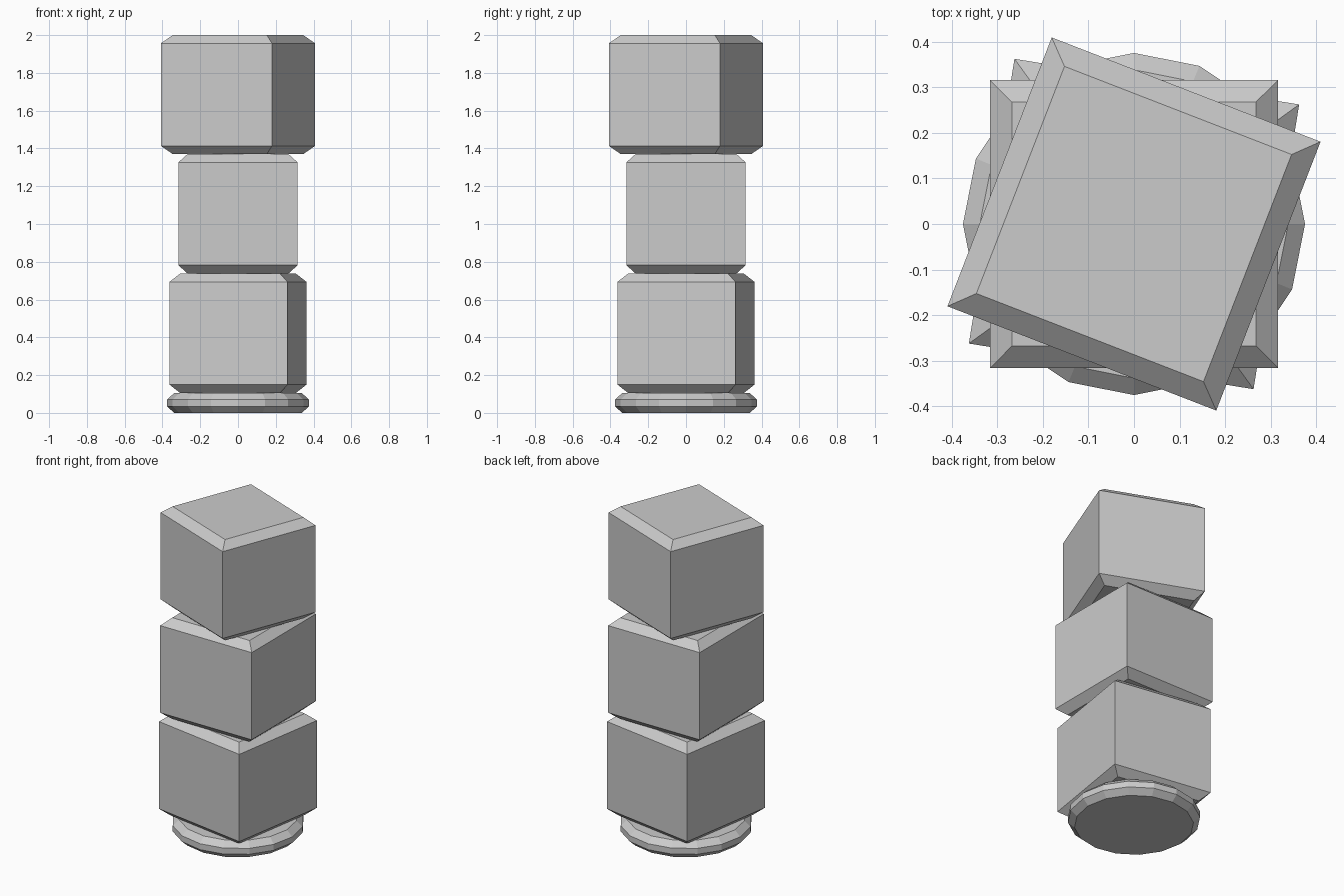
import bpy
import bmesh
import math

cube = bpy.data.objects.get("Cube")
if cube:
    bpy.data.objects.remove(cube, do_unlink=True)

# Single plain grey material
GREY = (0.6, 0.6, 0.6, 1.0)
mat = bpy.data.materials.new("plain_grey")
mat.use_nodes = True
mat.diffuse_color = GREY
bsdf = next(n for n in mat.node_tree.nodes if n.type == 'BSDF_PRINCIPLED')
bsdf.inputs["Base Color"].default_value = GREY


def stacked_rings(name, sides, profile, first_angle):
    """Loft regular polygons given as (corner radius, height) and cap both ends."""
    bm = bmesh.new()
    rings = []
    for radius, z in profile:
        ring = []
        for i in range(sides):
            a = first_angle + math.tau * i / sides
            ring.append(bm.verts.new((radius * math.cos(a), radius * math.sin(a), z)))
        rings.append(ring)
    for low, high in zip(rings, rings[1:]):
        for i in range(sides):
            j = (i + 1) % sides
            bm.faces.new((low[i], low[j], high[j], high[i]))
    bm.faces.new(rings[0][::-1])
    bm.faces.new(rings[-1])
    mesh = bpy.data.meshes.new(name)
    bm.to_mesh(mesh)
    bm.free()
    mesh.materials.append(mat)
    obj = bpy.data.objects.new(name, mesh)
    bpy.context.collection.objects.link(obj)
    return obj


def block(name, bottom, top, turn):
    """Cube with chamfered top and bottom rims, turned about the vertical."""
    chamfer = 0.044
    outer, inner = 0.316 * math.sqrt(2), 0.267 * math.sqrt(2)
    profile = [(inner, bottom), (outer, bottom + chamfer),
               (outer, top - chamfer), (inner, top)]
    return stacked_rings(name, 4, profile, math.radians(45 + turn))


# Round foot with chamfered rims
stacked_rings("round_base", 16,
              [(0.338, 0), (0.375, 0.034), (0.375, 0.071), (0.338, 0.105)], 0)

# Three twisted blocks
block("lower_block", 0.105, 0.738, -9.1)
block("middle_block", 0.738, 1.37, 0)
block("upper_block", 1.37, 2.0, -21.2)
